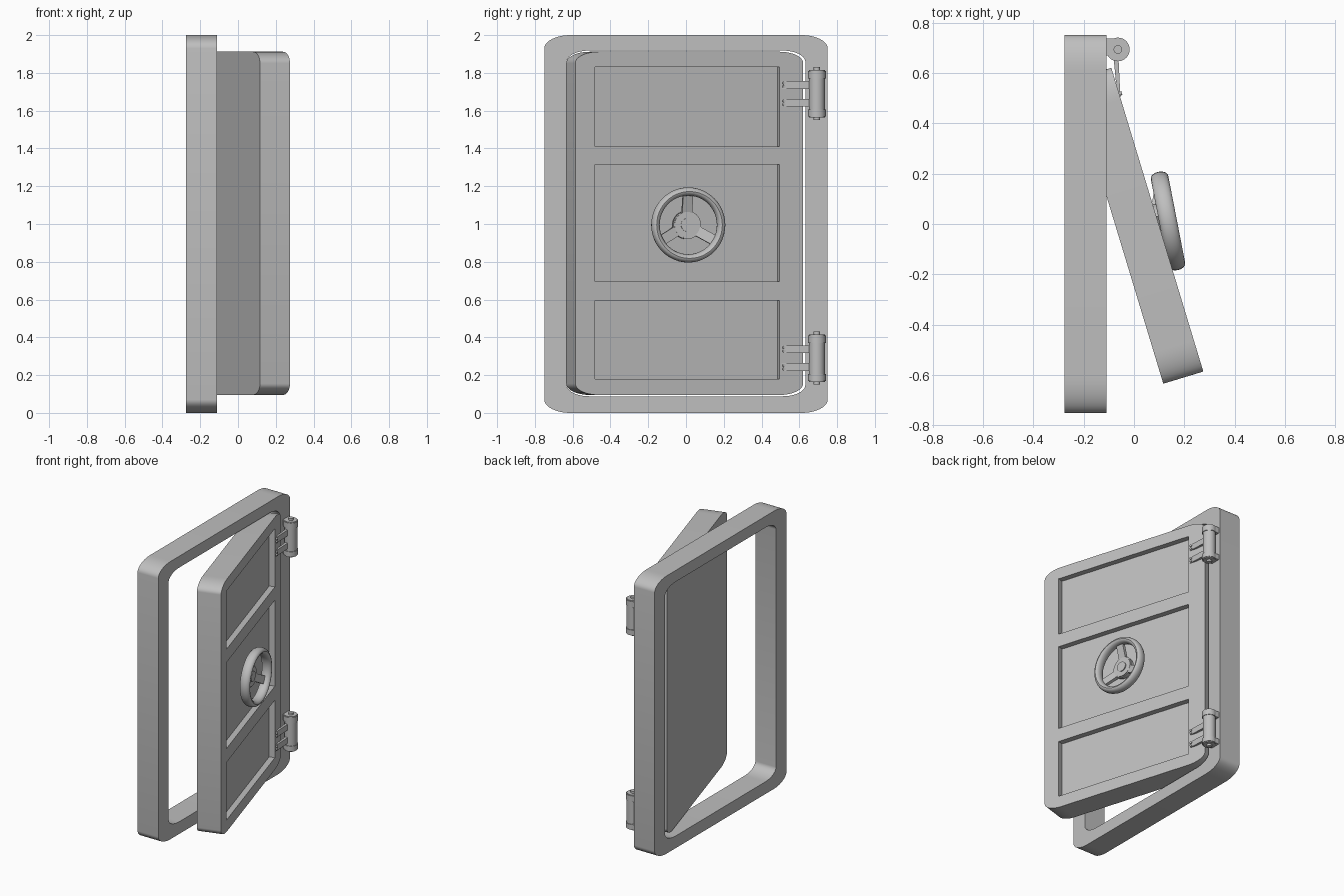
import bpy, bmesh
from math import sin, cos, pi, radians
from mathutils import Matrix, Vector

old = bpy.data.objects.get("Cube")
if old:
    bpy.data.objects.remove(old, do_unlink=True)

GREY = (0.52, 0.52, 0.52, 1)
steel = bpy.data.materials.new("grey_steel")
steel.use_nodes = True
steel.diffuse_color = GREY
steel.node_tree.nodes["Principled BSDF"].inputs["Base Color"].default_value = GREY


def finish(name, bm, matrix=Matrix(), smooth=True):
    """Turn a bmesh into a named, shaded object."""
    bmesh.ops.recalc_face_normals(bm, faces=bm.faces)
    mesh = bpy.data.meshes.new(name)
    bm.to_mesh(mesh)
    bm.free()
    mesh.transform(matrix)
    mesh.materials.append(steel)
    ob = bpy.data.objects.new(name, mesh)
    bpy.context.collection.objects.link(ob)
    if smooth:
        shade(ob)
    return ob


def shade(ob):
    bpy.ops.object.select_all(action="DESELECT")
    ob.select_set(True)
    bpy.context.view_layer.objects.active = ob
    bpy.ops.object.shade_smooth_by_angle(angle=radians(32))


def prism(name, points, direction, matrix=Matrix(), smooth=True):
    """Extrude a flat outline along a direction."""
    bm = bmesh.new()
    face = bm.faces.new([bm.verts.new(p) for p in points])
    top = bmesh.ops.extrude_face_region(bm, geom=[face])["geom"]
    verts = [g for g in top if isinstance(g, bmesh.types.BMVert)]
    bmesh.ops.translate(bm, verts=verts, vec=Vector(direction))
    return finish(name, bm, matrix, smooth)


def slab(name, x, y, z, ry=0, rz=0, matrix=Matrix(), smooth=True):
    """Upright plate with elliptical corners seen along x."""
    pts, steps = [], 10 if ry else 0
    corners = [(y[1] - ry, z[1] - rz), (y[0] + ry, z[1] - rz),
               (y[0] + ry, z[0] + rz), (y[1] - ry, z[0] + rz)]
    for q, (cy, cz) in enumerate(corners):
        for i in range(steps + 1):
            a = pi / 2 * (q + i / max(steps, 1))
            pts.append((x[0], cy + ry * cos(a), cz + rz * sin(a)))
    return prism(name, pts, (x[1] - x[0], 0, 0), matrix, smooth)


def cylinder(name, radius, z0, z1, matrix, sides=32, bevel=0.0):
    bm = bmesh.new()
    bmesh.ops.create_cone(bm, cap_ends=True, segments=sides, radius1=radius,
                          radius2=radius, depth=z1 - z0,
                          matrix=Matrix.Translation((0, 0, (z0 + z1) / 2)))
    if bevel:
        rims = [e for e in bm.edges if abs(e.verts[0].co.z - e.verts[1].co.z) < 1e-5]
        bmesh.ops.bevel(bm, geom=rims, offset=bevel, segments=2, affect="EDGES")
    return finish(name, bm, matrix)


def cut(ob, cutter):
    cutter.hide_render = True
    mod = ob.modifiers.new("cut", "BOOLEAN")
    mod.operation, mod.object, mod.solver = "DIFFERENCE", cutter, "EXACT"
    bpy.context.view_layer.objects.active = ob
    bpy.ops.object.modifier_apply(modifier=mod.name)
    bpy.data.objects.remove(cutter, do_unlink=True)


# Door frame with rounded opening
frame = slab("door_frame", (-0.275, -0.11), (-0.75, 0.75), (0, 2), 0.14, 0.07, smooth=False)
cut(frame, slab("opening_cutter", (-0.4, 0.1), (-0.632, 0.632), (0.088, 1.918),
                0.12, 0.06, smooth=False))
shade(frame)

# Door leaf, swung ajar, with three recessed panels
swing = Matrix.Translation((-0.09, 0.62, 0)) @ Matrix.Rotation(radians(16.85), 4, "Z")
door = slab("door_leaf", (-0.166, 0), (-1.26, 0), (0.095, 1.912), 0.13, 0.06, swing, False)
for z in ((0.18, 0.595), (0.695, 1.315), (1.41, 1.83)):
    cut(door, slab("panel_cutter", (-0.04, 0.1), (-1.15, -0.13), z, matrix=swing, smooth=False))
shade(door)

# Handwheel rim
wheel = (Matrix.Translation((0.135, 0.012, 0.995)) @ Matrix.Rotation(radians(11), 4, "Z")
         @ Matrix.Rotation(pi / 2, 4, "Y"))
bpy.ops.mesh.primitive_torus_add(major_segments=48, minor_segments=16,
                                 major_radius=0.177, minor_radius=0.022)
rim = bpy.context.object
rim.name = "wheel_rim"
rim.data.transform(wheel @ Matrix.Diagonal((1, 1, 1.6, 1)) @ rim.matrix_world.inverted())
rim.data.materials.append(steel)
shade(rim)

# Handwheel hub, shaft and three sloping spokes
cylinder("wheel_hub", 0.075, -0.062, -0.025, wheel, bevel=0.006)
cylinder("wheel_shaft", 0.035, -0.1, -0.018, wheel)
for i in range(3):
    turn = Matrix.Rotation(pi + i * 2 * pi / 3, 4, "Z")
    side = [(0.05, -0.027, -0.058), (0.175, -0.027, -0.018),
            (0.175, -0.027, 0.006), (0.05, -0.027, -0.032)]
    prism("wheel_spoke", side, (0, 0.054, 0), wheel @ turn, False)

# Hinges
for name, base in (("lower", 0.15), ("upper", 1.55)):
    axis = Matrix.Translation((-0.064, 0.693, base))
    cylinder(name + "_hinge_pin", 0.017, 0, 0.28, axis, 20)
    cylinder(name + "_hinge_barrel", 0.042, 0.05, 0.222, axis)
    for z0, z1 in ((0.014, 0.06), (0.215, 0.266)):
        cylinder(name + "_hinge_knuckle", 0.047, z0, z1, axis, bevel=0.005)
        slab(name + "_frame_lug", (-0.112, -0.07), (0.67, 0.736),
             (base + z0 + 0.004, base + z1 - 0.004), smooth=False)
    # Straps reaching onto the door, each with two bolts
    for z in (0.071, 0.166):
        outline = [(-0.082, 0.67, base + z), (-0.062, 0.67, base + z),
                   (-0.054, 0.505, base + z), (-0.066, 0.505, base + z)]
        prism(name + "_hinge_strap", outline, (0, 0, 0.042), smooth=False)
        for dz in (0.011, 0.031):
            bolt = (swing @ Matrix.Translation((0, -0.108, base + z + dz))
                    @ Matrix.Rotation(pi / 2, 4, "Y"))
            cylinder(name + "_strap_bolt", 0.008, -0.005, 0.011, bolt, 12)
